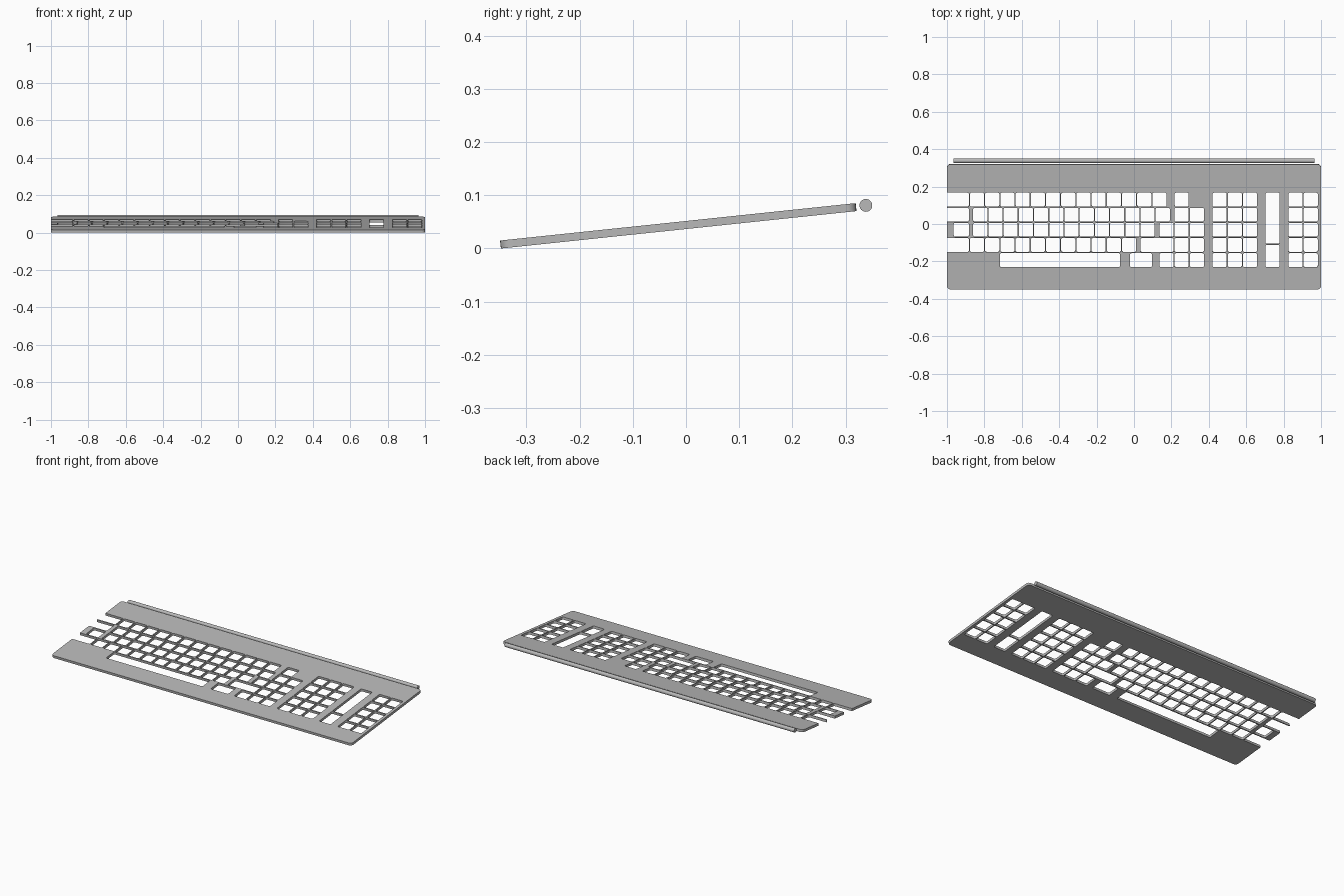
import bpy, bmesh, math
from mathutils import Matrix

cube = bpy.data.objects.get("Cube")
if cube:
    bpy.data.objects.remove(cube, do_unlink=True)

PITCH, GAP, TOP = 0.0813, 0.006, 0.1835
TILT = math.radians(6)
LENGTH, THICK = 0.672, 0.015

grey = bpy.data.materials.new("plate grey")
grey.use_nodes = True
grey.diffuse_color = (0.48, 0.48, 0.48, 1)
grey.node_tree.nodes["Principled BSDF"].inputs["Base Color"].default_value = (0.48, 0.48, 0.48, 1)


def add_object(name, bm):
    mesh = bpy.data.meshes.new(name)
    bm.to_mesh(mesh)
    bm.free()
    mesh.materials.append(grey)
    obj = bpy.data.objects.new(name, mesh)
    bpy.context.collection.objects.link(obj)
    return obj


def rounded_slab(bm, x0, x1, y0, y1, height, radius, steps=3):
    """Upright prism with rounded corners, centred on z = 0."""
    outline = []
    corners = [(x1, y1, -1, -1), (x0, y1, 1, -1), (x0, y0, 1, 1), (x1, y0, -1, 1)]
    for i, (x, y, sx, sy) in enumerate(corners):
        for s in range(steps + 1):
            a = math.pi / 2 * (i + s / steps)
            outline.append((x + radius * (sx + math.cos(a)), y + radius * (sy + math.sin(a))))
    low = [bm.verts.new((x, y, -height / 2)) for x, y in outline]
    high = [bm.verts.new((x, y, height / 2)) for x, y in outline]
    bm.faces.new(low[::-1])
    bm.faces.new(high)
    n = len(outline)
    for i in range(n):
        j = (i + 1) % n
        bm.faces.new((low[i], low[j], high[j], high[i]))


def key_hole(bm, x, row, width=PITCH, rows=1.0):
    top = TOP - row * PITCH
    rounded_slab(bm, x + GAP / 2, x + width - GAP / 2,
                 top - rows * PITCH + GAP, top, 0.1, 0.007)


# Plate blank
bm = bmesh.new()
rounded_slab(bm, -1, 1, -LENGTH / 2, LENGTH / 2, THICK, 0.018, 5)
plate = add_object("key_plate", bm)

# Runs of single key holes: row, left edge, count
runs = [(0, -0.88, 13), (1, -0.8625, 13), (2, -0.8625, 12), (3, -0.88, 11),
        (0, 0.214, 1), (1, 0.214, 2), (2, 0.133, 3), (3, 0.214, 2), (4, 0.133, 3)]
for row in range(5):
    runs += [(row, 0.417, 3), (row, 0.823, 2)]

bm = bmesh.new()
for row, left, count in runs:
    for i in range(count):
        key_hole(bm, left + i * PITCH, row)

# Wide and tall holes
key_hole(bm, -0.967, 2, 0.087)
key_hole(bm, 0.032, 3, 0.182)
key_hole(bm, -0.72, 4, 0.648)
key_hole(bm, -0.024, 4, 0.123)
key_hole(bm, 0.70, 0, rows=3.45)
key_hole(bm, 0.70, 3.45, rows=1.55)

# Notches open at the right-hand end of the plate
for row in (0, 1, 3):
    key_hole(bm, -1.1, row, 0.22)
cutter = add_object("hole_cutter", bm)
cutter.hide_render = True

# Cut the holes, then drop the cutter
cut = plate.modifiers.new("holes", 'BOOLEAN')
cut.operation = 'DIFFERENCE'
cut.solver = 'EXACT'
cut.object = cutter
bpy.context.view_layer.update()
result = bpy.data.meshes.new_from_object(
    plate.evaluated_get(bpy.context.evaluated_depsgraph_get()))
plate.modifiers.clear()
plate.data = result
bpy.data.objects.remove(cutter, do_unlink=True)

# Tilt the plate so its front edge rests on the ground
rise = math.sin(TILT) * LENGTH / 2 + math.cos(TILT) * THICK / 2
plate.data.transform(Matrix.Translation((0, -0.0145, rise)) @ Matrix.Rotation(TILT, 4, 'X'))

# Rod behind the back edge
bm = bmesh.new()
bmesh.ops.create_cone(bm, cap_ends=True, segments=32, radius1=0.012, radius2=0.012, depth=1.93,
                      matrix=Matrix.Translation((0, 0.338, 0.081)) @ Matrix.Rotation(math.pi / 2, 4, 'Y'))
rod = add_object("back_rod", bm)

for obj in (plate, rod):
    bpy.ops.object.select_all(action='DESELECT')
    obj.select_set(True)
    bpy.context.view_layer.objects.active = obj
    bpy.ops.object.shade_smooth_by_angle(angle=math.radians(35))
